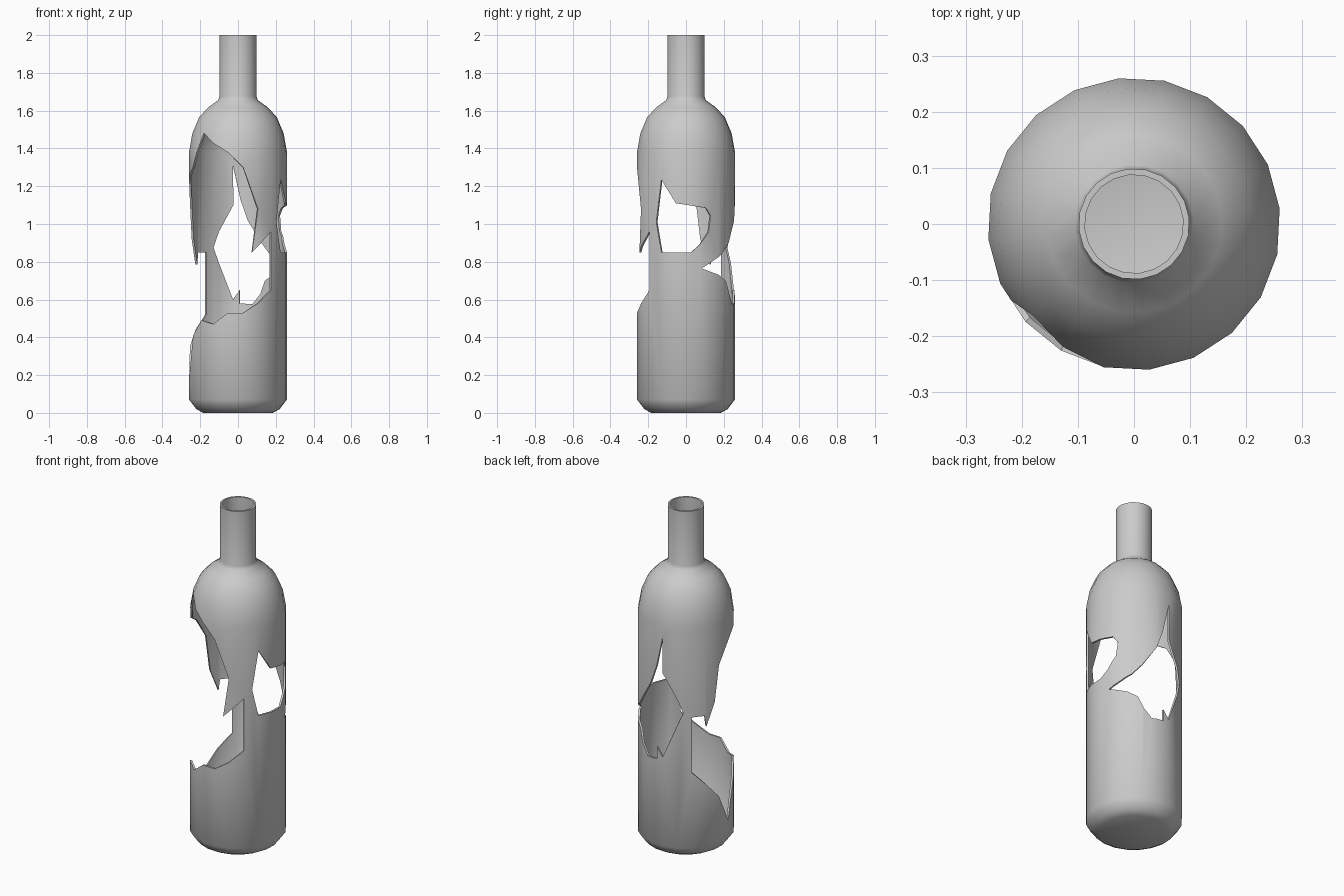
import bpy, bmesh, math
from mathutils import Vector
from mathutils.geometry import delaunay_2d_cdt

if "Cube" in bpy.data.objects:
    bpy.data.objects.remove(bpy.data.objects["Cube"])

SIDES, STEP, OFFSET = 20, 18.0, 6.0      # 20-sided body, first column at 6 degrees
START = -3                               # column where the unrolled wall is seamed

# Outer profile: (radius, height)
PROFILE = [(0.185, 0.0), (0.222, 0.02), (0.26, 0.07), (0.261, 1.38), (0.243, 1.48),
           (0.207, 1.565), (0.158, 1.618), (0.106, 1.655), (0.099, 1.675), (0.099, 2.0)]

# Broken openings on the unrolled wall: (column number, height)
FRONT_BREAK = [(17, .65), (16, .58), (15, .53), (14, .53), (13, .47), (12, .49), (11, .41),
               (10, .18), (9, .35), (8, .44), (7, .52), (7, .85), (7.87, .85), (8, .785),
               (8.67, .92), (9, 1.13), (10, 1.25), (11, 1.3), (12, 1.48), (13, 1.425),
               (14, 1.38), (15, 1.3), (16, 1.08), (15.6, .85), (17, .96)]
BACK_BREAK = [(.7, .765), (2, .73), (2.7, .7), (3.1, .63), (3.67, .575), (4.55, .58),
              (4.55, .65), (5, .6), (6.43, .875), (6, .96), (5, 1.1), (5, 1.31),
              (4.5, 1.13), (4, 1.02), (3, .9), (2.3, .84)]
RIGHT_BREAK = [(-2, 1.235), (-1, 1.11), (1, 1.085), (1.35, 1.045), (1.2, .96), (.57, .89),
               (0, .85), (-2, .85), (-2.43, 1.01)]
BREAKS = [FRONT_BREAK, BACK_BREAK, RIGHT_BREAK]


def inside(p, poly):
    hit = False
    for (ax, ay), (bx, by) in zip(poly, poly[1:] + poly[:1]):
        if (ay > p.y) != (by > p.y) and p.x < (bx - ax) * (p.y - ay) / (by - ay) + ax:
            hit = not hit
    return hit


def radius_at(z):
    for (r0, z0), (r1, z1) in zip(PROFILE, PROFILE[1:]):
        if z <= z1 + 1e-6:
            return r0 + (r1 - r0) * (z - z0) / (z1 - z0)
    return PROFILE[-1][0]


def wrap(p):
    # Roll a flat point onto the faceted bottle
    half = math.radians(STEP / 2)
    frac = (p.x - math.floor(p.x + 1e-5)) * 2 * half - half
    r = radius_at(p.y) * math.cos(half) / math.cos(frac)
    a = math.radians(OFFSET + STEP * p.x)
    return (r * math.cos(a), r * math.sin(a), p.y)


# Unrolled wall: grid of columns and rows with the break outlines
cols = range(START, START + SIDES + 1)
pts = [Vector((c, z)) for c in cols for _, z in PROFILE]
n = len(PROFILE)
edges = [(i * n + j, i * n + j + 1) for i in range(SIDES + 1) for j in range(n - 1)]
edges += [(i * n + j, (i + 1) * n + j) for i in range(SIDES) for j in range(n)]
for poly in BREAKS:
    base, m = len(pts), len(poly)
    pts += [Vector(p) for p in poly]
    edges += [(base + i, base + (i + 1) % m) for i in range(m)]
pts += [Vector((START, .65)), Vector((START, .96))]      # match the seam
flat, _, faces, *_ = delaunay_2d_cdt(pts, edges, [], 0, 1e-5)

# Bottle wall rolled up, without the broken-out areas
bm = bmesh.new()
verts = [bm.verts.new(wrap(p)) for p in flat]
for f in faces:
    mid = sum((flat[i] for i in f), Vector((0, 0))) / len(f)
    if not any(inside(mid, poly) for poly in BREAKS):
        bm.faces.new([verts[i] for i in f])
bmesh.ops.remove_doubles(bm, verts=bm.verts, dist=1e-4)
bmesh.ops.delete(bm, geom=[v for v in bm.verts if not v.link_faces], context='VERTS')

# Base
rim = [e for e in bm.edges if e.is_boundary and all(v.co.z < 1e-4 for v in e.verts)]
bmesh.ops.edgeloop_fill(bm, edges=rim)
bmesh.ops.recalc_face_normals(bm, faces=bm.faces)
floor = min(bm.faces, key=lambda f: f.calc_center_median().z)
if floor.normal.z > 0:
    bmesh.ops.reverse_faces(bm, faces=bm.faces)

mesh = bpy.data.meshes.new("broken_bottle")
bm.to_mesh(mesh)
bm.free()
bottle = bpy.data.objects.new("broken_bottle", mesh)
bpy.context.collection.objects.link(bottle)

# Glass thickness, inwards
bpy.context.view_layer.objects.active = bottle
bottle.select_set(True)
shell = bottle.modifiers.new("thickness", 'SOLIDIFY')
shell.thickness = 0.011
shell.offset = -1
bpy.ops.object.modifier_apply(modifier=shell.name)
bpy.ops.object.shade_smooth_by_angle(angle=math.radians(40))
